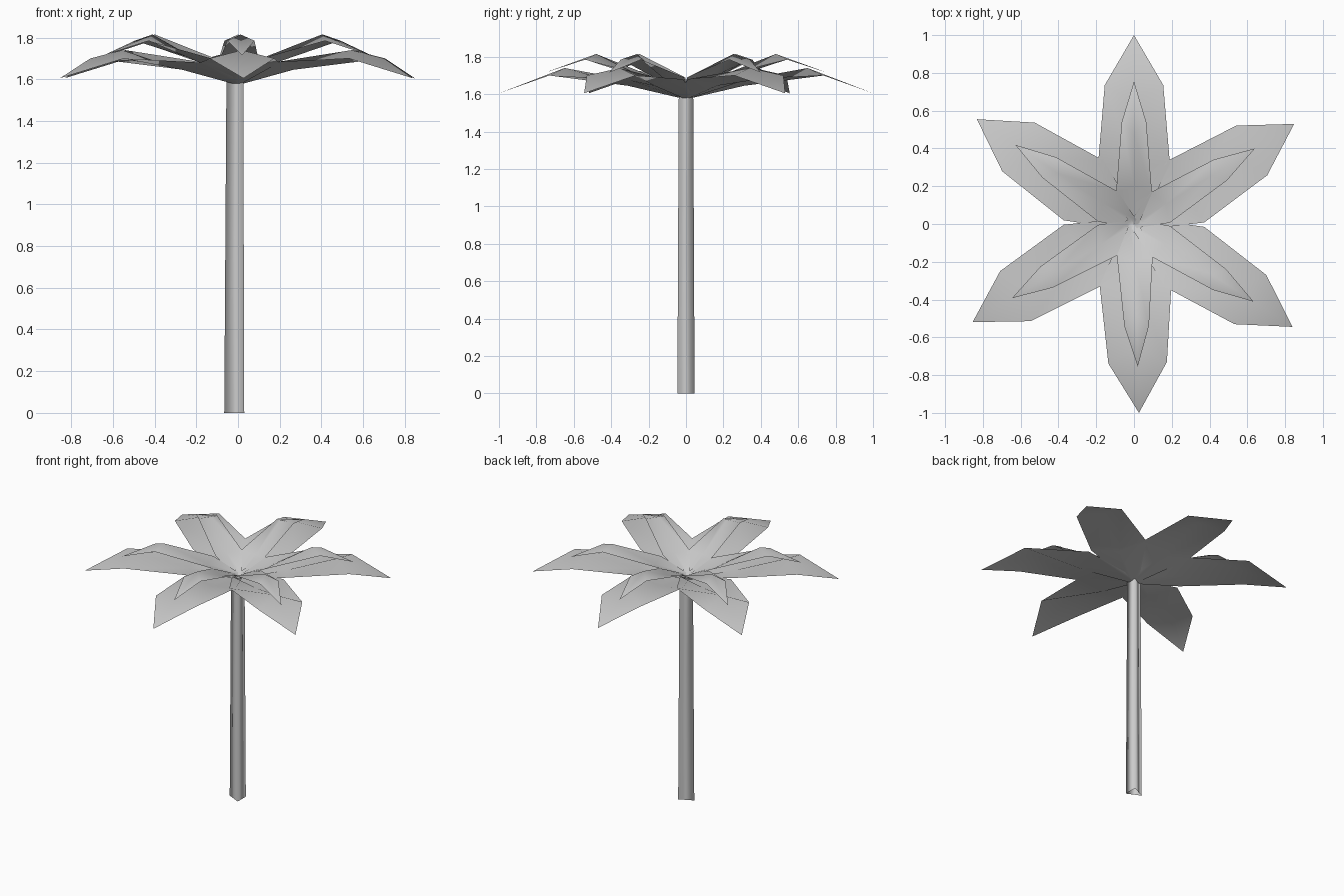
import bpy, bmesh
from math import radians, cos, sin

if "Cube" in bpy.data.objects:
    bpy.data.objects.remove(bpy.data.objects["Cube"])

ANGLES = [90, 32, -33, -88.5, 211.3, 146.3]


def make_object(name, bm):
    mesh = bpy.data.meshes.new(name)
    bm.to_mesh(mesh)
    bm.free()
    for p in mesh.polygons:
        p.use_smooth = True
    bpy.context.collection.objects.link(bpy.data.objects.new(name, mesh))


def petal(name, angle, stations, tip):
    """stations: (rib radius, rib z, edge radius, edge half width, edge z)"""
    a = radians(angle)
    bm = bmesh.new()

    def vert(r, w, z):
        return bm.verts.new((r * cos(a) - w * sin(a), r * sin(a) + w * cos(a), z))

    end = vert(tip[0], 0, tip[1])
    rib = [vert(s[0], 0, s[1]) for s in stations]
    for side in (1, -1):
        edge = [vert(s[2], side * s[3], s[4]) for s in stations]
        loops = [(rib[i], rib[i + 1], edge[i + 1], edge[i])
                 for i in range(len(rib) - 1)]
        loops.append((rib[-1], end, edge[-1]))
        for loop in loops:
            bm.faces.new(loop if side > 0 else loop[::-1])
    make_object(name, bm)


# Three-sided tapering stem, open at both ends
bm = bmesh.new()
rings = []
for z, s in ((0, 1.0), (1.6, 0.84)):
    rings.append([bm.verts.new((x * s, y * s, z))
                  for x, y in ((-0.066, 0), (0.03, -0.046), (0.03, 0.046))])
for i in range(3):
    j = (i + 1) % 3
    bm.faces.new((rings[0][i], rings[0][j], rings[1][j], rings[1][i]))
make_object("stem", bm)

# Outer and inner whorls of drooping petals, overlapping at their roots
for i, ang in enumerate(ANGLES):
    petal(f"outer_petal_{i + 1}", ang,
          [(-0.01, 1.57, 0.0, 0.04, 1.60),
           (0.31, 1.645, 0.32, 0.19, 1.68),
           (0.65, 1.74, 0.735, 0.155, 1.70)],
          (1.0, 1.605))
    petal(f"inner_petal_{i + 1}", ang,
          [(-0.01, 1.59, 0.0, 0.025, 1.61),
           (0.20, 1.675, 0.165, 0.095, 1.69),
           (0.48, 1.815, 0.54, 0.065, 1.785)],
          (0.755, 1.715))
